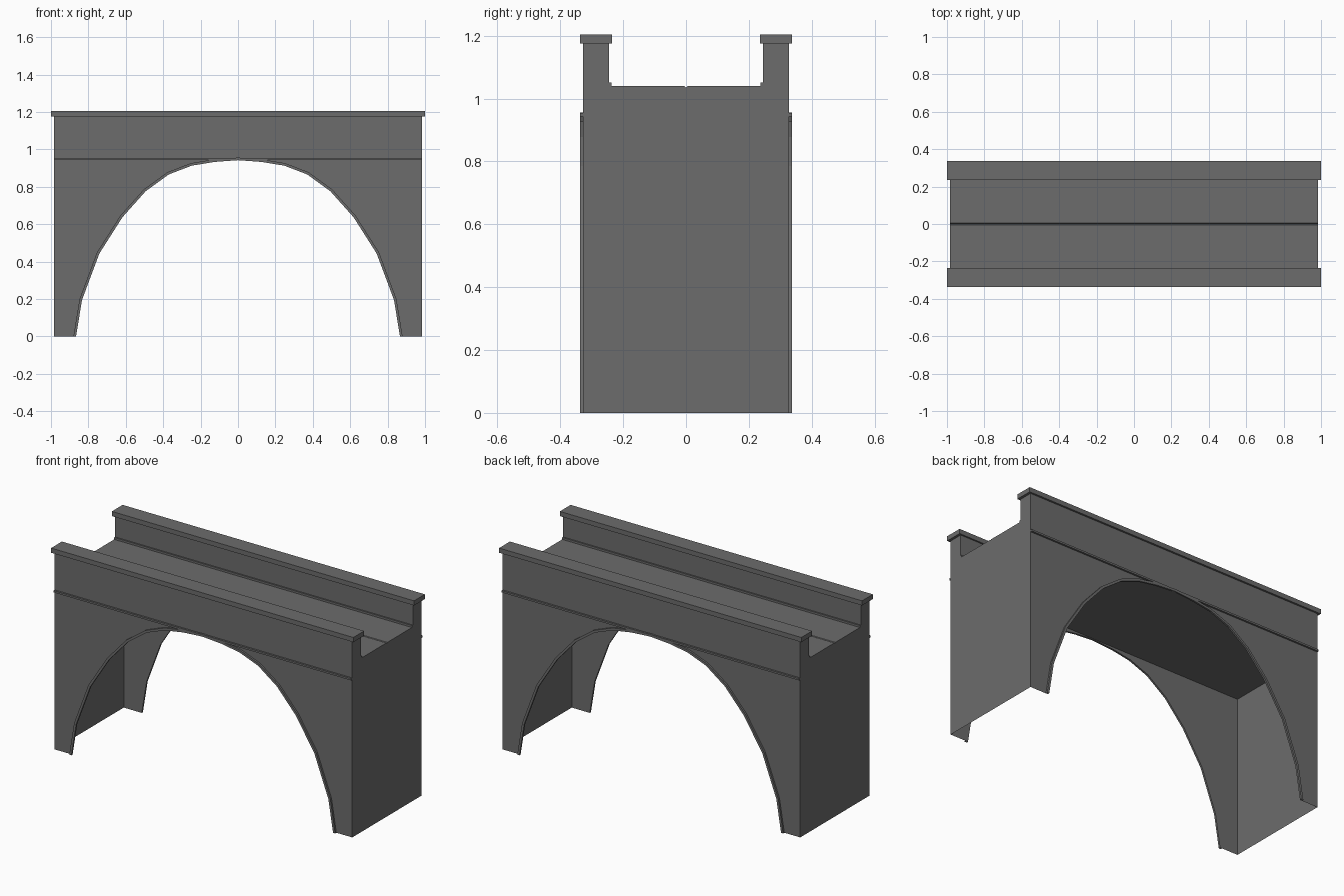
import bpy, bmesh
from mathutils import Vector

if "Cube" in bpy.data.objects:
    bpy.data.objects.remove(bpy.data.objects["Cube"])

stone = bpy.data.materials.new("grey_stone")
stone.diffuse_color = (0.15, 0.15, 0.15, 1)
stone.use_nodes = True
stone.node_tree.nodes["Principled BSDF"].inputs["Base Color"].default_value = stone.diffuse_color

END, SIDE, TRIM, CEIL = 0.985, 0.327, 0.338, 0.945


def make(name, build):
    bm = bmesh.new()
    build(bm)
    bmesh.ops.remove_doubles(bm, verts=bm.verts, dist=1e-5)
    bmesh.ops.recalc_face_normals(bm, faces=bm.faces)
    me = bpy.data.meshes.new(name)
    bm.to_mesh(me)
    bm.free()
    me.materials.append(stone)
    ob = bpy.data.objects.new(name, me)
    bpy.context.collection.objects.link(ob)
    return ob


def face(bm, *pts):
    bm.faces.new([bm.verts.new(p) for p in pts])


def box(name, x, y0, y1, z0, z1):
    def build(bm):
        bmesh.ops.create_cube(bm, size=1)
        for v in bm.verts:
            v.co = (v.co.x * 2 * x, y0 + (v.co.y + .5) * (y1 - y0),
                    z0 + (v.co.z + .5) * (z1 - z0))
    return make(name, build)


# Arch curve, springing to crown, then mirrored across x
half = [(0.866, 0), (0.834, 0.195), (0.741, 0.444), (0.618, 0.637), (0.494, 0.776),
        (0.37, 0.866), (0.247, 0.913), (0.125, 0.933), (0, 0.942)]
arch = [(-x, z) for x, z in half] + half[-2::-1]


# Outer rim line of the arch moulding, offset along the curve normal
def offset(d):
    out = []
    for i, (x, z) in enumerate(arch):
        a = Vector(arch[max(i - 1, 0)])
        b = Vector(arch[min(i + 1, len(arch) - 1)])
        t = (b - a).normalized()
        out.append((x - t.y * d, max(0, z + t.x * d) if 0 < i < len(arch) - 1 else 0))
    return out


rim = offset(0.014)

# Deck and parapets: one channel section extruded along x
hs = [(SIDE, CEIL), (SIDE, 1.176), (0.245, 1.176), (0.245, 1.052), (0.237, 1.052),
      (0.237, 1.04), (0.005, 1.04), (0, 1.035)]
section = hs + [(-y, z) for y, z in hs[-2::-1]]


def deck(bm):
    n = len(section)
    for i in range(n):
        (y, z), (v, w) = section[i], section[(i + 1) % n]
        face(bm, (-END, y, z), (END, y, z), (END, v, w), (-END, v, w))
    for x in (-END, END):
        face(bm, *[(x, y, z) for y, z in section])


make("deck_and_parapets", deck)


# Hollow lower shell: two arched side sheets and two end sheets
def arched_side(s):
    def build(bm):
        y = s * SIDE
        for (x0, z0), (x1, z1) in zip(arch, arch[1:]):
            face(bm, (x0, y, z0), (x1, y, z1), (x1, y, CEIL), (x0, y, CEIL))
        for e, x in ((-END, arch[0][0]), (END, arch[-1][0])):
            face(bm, (e, y, 0), (x, y, 0), (x, y, CEIL), (e, y, CEIL))
    return build


# Raised moulding around the arch
def moulding(s):
    def build(bm):
        a, b = s * SIDE, s * TRIM
        for i in range(len(arch) - 1):
            (x0, z0), (x1, z1) = arch[i:i + 2]
            (u0, w0), (u1, w1) = rim[i:i + 2]
            face(bm, (x0, b, z0), (x1, b, z1), (u1, b, w1), (u0, b, w0))
            face(bm, (x0, a, z0), (x1, a, z1), (x1, b, z1), (x0, b, z0))
            face(bm, (u0, a, w0), (u1, a, w1), (u1, b, w1), (u0, b, w0))
    return build


for s, tag in ((-1, "front"), (1, "back")):
    make(tag + "_arched_wall", arched_side(s))
    make(tag + "_arch_moulding", moulding(s))
    box(tag + "_string_course", END, *sorted((s * SIDE, s * TRIM)), 0.943, 0.954)
    box(tag + "_coping", 1.0, *sorted((s * 0.236, s * TRIM)), 1.176, 1.204)

for x, tag in ((-END, "left"), (END, "right")):
    make(tag + "_end_wall", lambda bm: face(
        bm, (x, -SIDE, 0), (x, SIDE, 0), (x, SIDE, CEIL), (x, -SIDE, CEIL)))
